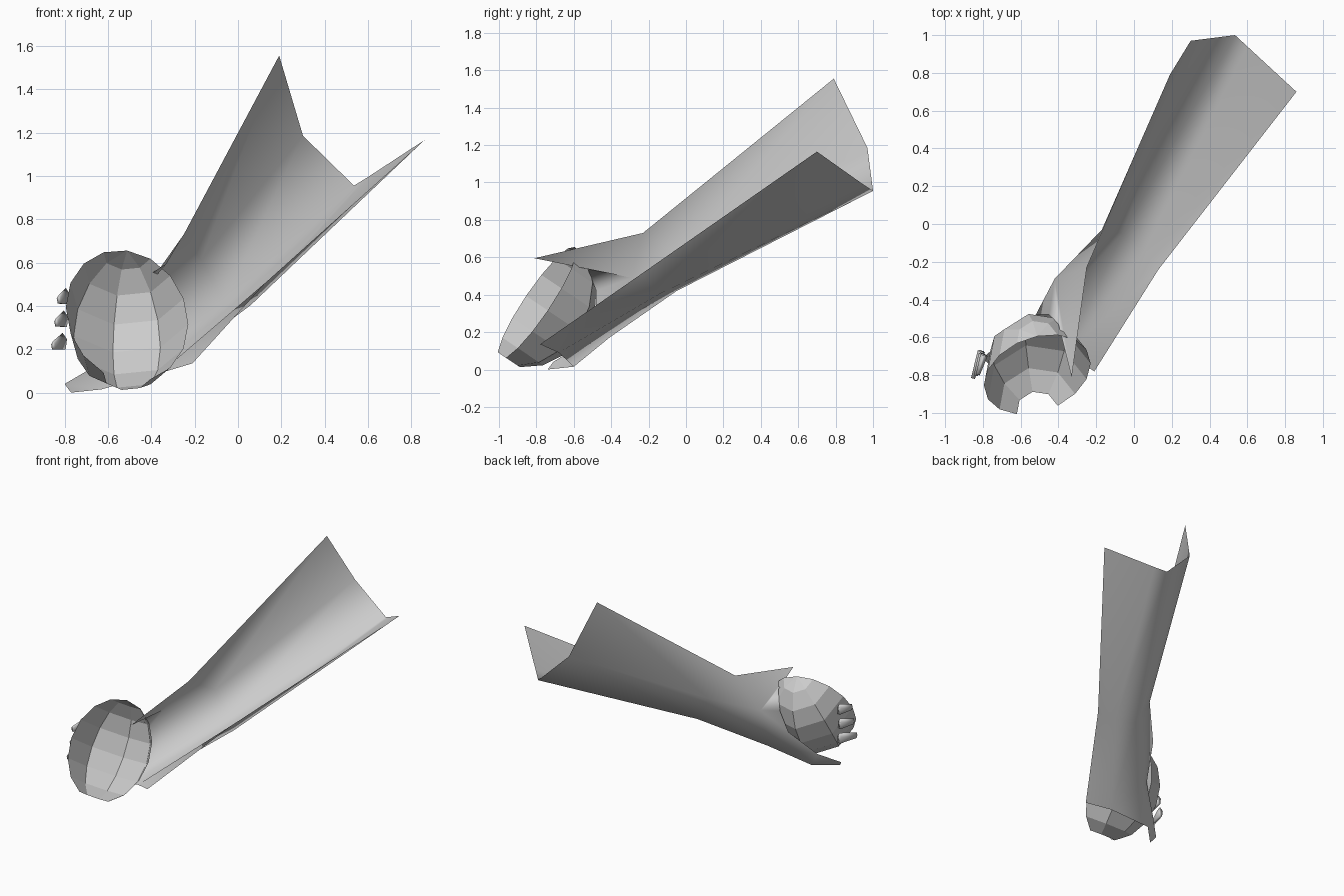
import bpy, bmesh, math
from mathutils import Vector

cube = bpy.data.objects.get("Cube")
if cube:
    bpy.data.objects.remove(cube)

GREY = (0.6, 0.6, 0.6, 1.0)
grey = bpy.data.materials.new("plain_grey")
grey.use_nodes = True
grey.diffuse_color = GREY
grey.node_tree.nodes["Principled BSDF"].inputs["Base Color"].default_value = GREY


def make(name, bm, smooth):
    """Turn a bmesh into a named grey object."""
    bmesh.ops.recalc_face_normals(bm, faces=bm.faces)
    for f in bm.faces:
        f.smooth = smooth
    mesh = bpy.data.meshes.new(name)
    bm.to_mesh(mesh)
    bm.free()
    mesh.materials.append(grey)
    obj = bpy.data.objects.new(name, mesh)
    bpy.context.collection.objects.link(obj)
    return obj


# Open sleeve: three cross-sections from the far end to the wrist
sections = [
    [(.19, .79, 1.555), (.30, .97, 1.185), (.535, 1.0, .955), (.60, .94, .995), (.86, .70, 1.165)],
    [(-.25, -.23, .73), (-.17, -.03, .61), (-.06, -.05, .42), (.06, -.14, .405), (.13, -.24, .51)],
    [(-.33, -.81, .595), (-.42, -.29, .49), (-.40, -.41, .17), (-.36, -.68, .09), (-.21, -.78, .135)],
]
bm = bmesh.new()
rows = [[bm.verts.new(p) for p in s] for s in sections]
for a, b in zip(rows, rows[1:]):
    for i in range(3):
        bm.faces.new((a[i], a[i + 1], b[i + 1], b[i]))
    # Lower lip is split so its underside stays straight
    bm.faces.new((a[3], a[4], b[3]))
    bm.faces.new((a[4], b[4], b[3]))

# Palm and thumb grow out of the wrist section
flap, back, under, heel_side, lip = rows[2]
cuff, palm_top, palm_mid, heel = (bm.verts.new(p) for p in [
    (-.40, -.53, .55), (-.45, -.48, .42), (-.52, -.48, .28), (-.63, -.60, .015)])
thumb_root, thumb_top, thumb_tip = (bm.verts.new(p) for p in [
    (-.68, -.60, .11), (-.80, -.71, .04), (-.77, -.74, .0)])
for face in [(flap, back, cuff),
             (cuff, back, palm_top),
             (back, under, palm_mid, palm_top),
             (under, heel, thumb_root, palm_mid),
             (under, heel_side, heel),
             (heel, thumb_tip, thumb_top, thumb_root)]:
    bm.faces.new(face)
make("sleeve_and_palm", bm, True)

# Hollow bowl: half of a faceted ball, its poles at the top and bottom of the
# tilted opening, with the bottom cap left out
COLUMNS, ROWS = 4, 8
centre = Vector((-.512, -.797, .355))
side = Vector((.29, 0, 0))
along = Vector((0, .56, .83)) * .362
inward = Vector((0, .83, -.56)) * .31
bm = bmesh.new()
pole = bm.verts.new(centre + along)
rings = []
for r in range(1, ROWS):
    lat = math.pi * r / ROWS
    ring = []
    for c in range(COLUMNS + 1):
        lon = math.radians(13) + math.pi * c / COLUMNS
        spoke = side * math.cos(lon) + inward * math.sin(lon)
        ring.append(bm.verts.new(centre + along * math.cos(lat) + spoke * math.sin(lat)))
    rings.append(ring)
for c in range(COLUMNS):
    bm.faces.new((pole, rings[0][c], rings[0][c + 1]))
    for a, b in zip(rings, rings[1:]):
        bm.faces.new((a[c], b[c], b[c + 1], a[c + 1]))
make("bowl", bm, False)

# Three fingertips gripping the outer side of the bowl
for i, (x, z, length) in enumerate([(-.81, .435, .11), (-.82, .33, .12), (-.83, .225, .15)]):
    bm = bmesh.new()
    bmesh.ops.create_cone(bm, cap_ends=True, segments=5, radius1=.042, radius2=.022, depth=length)
    finger = make(f"finger_{i + 1}", bm, True)
    direction = Vector((-.05, -.16, -.02))
    finger.rotation_euler = direction.to_track_quat('Z', 'Y').to_euler()
    finger.scale = (.5, 1, 1)
    finger.location = (x, -.745, z)
